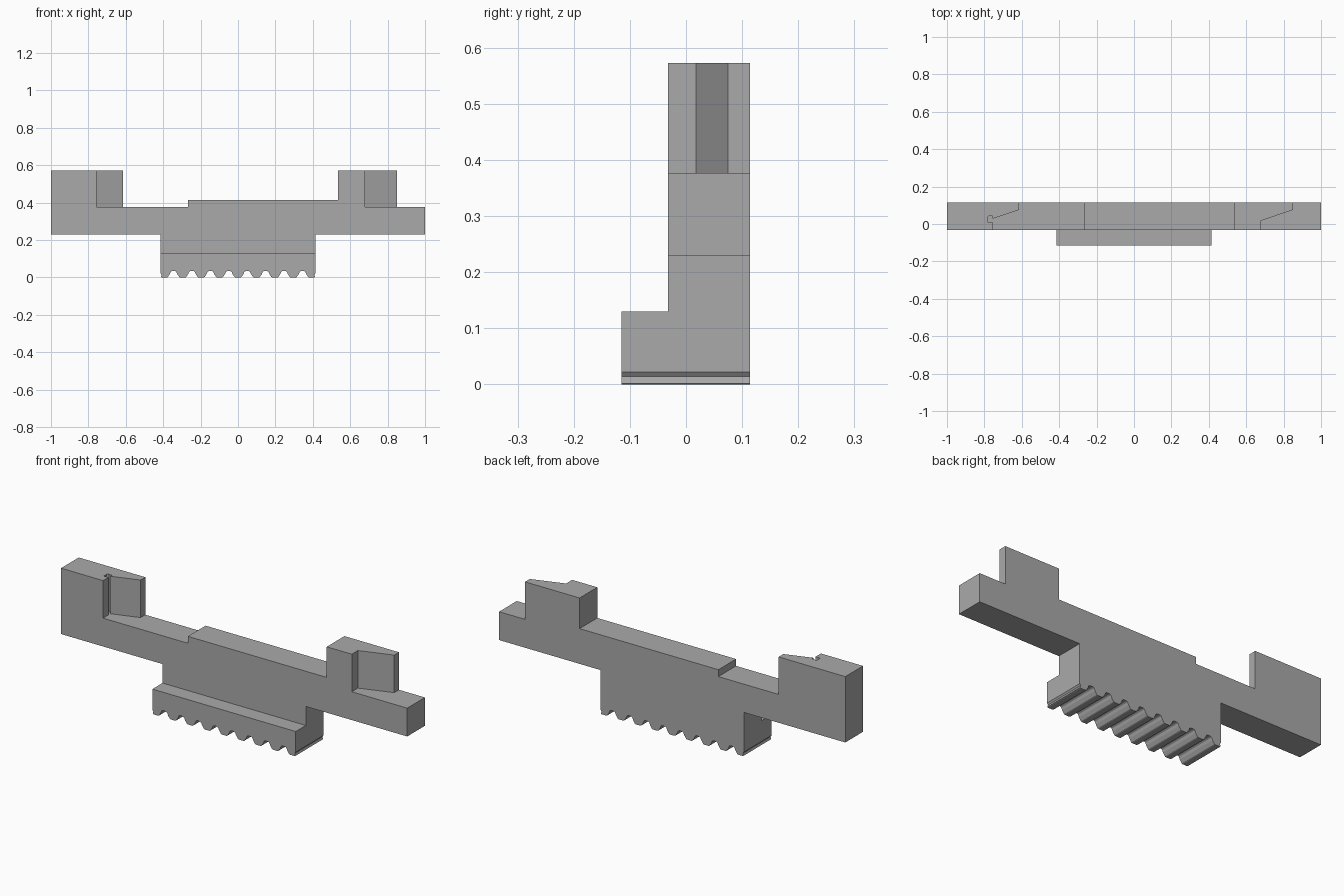
import bpy
import bmesh

cube = bpy.data.objects.get("Cube")
if cube:
    bpy.data.objects.remove(cube, do_unlink=True)

FRONT, BACK = -0.032, 0.114      # depth of the main bar
LIP_FRONT = -0.115               # front of the toothed foot
FLOOR, TOP = 0.377, 0.573        # bar top and post top

grey = bpy.data.materials.new("plain grey")
grey.use_nodes = True
grey.diffuse_color = (0.4, 0.4, 0.4, 1)
grey.node_tree.nodes["Principled BSDF"].inputs["Base Color"].default_value = (0.4, 0.4, 0.4, 1)


def extrude_profile(name, points, start, end, axis):
    """Extrude a closed outline along y (points are x, z) or z (points are x, y)."""
    def place(a, b, depth):
        return (a, depth, b) if axis == "y" else (a, b, depth)

    bm = bmesh.new()
    face = bm.faces.new([bm.verts.new(place(a, b, start)) for a, b in points])
    out = bmesh.ops.extrude_face_region(bm, geom=[face])
    moved = [v for v in out["geom"] if isinstance(v, bmesh.types.BMVert)]
    bmesh.ops.translate(bm, verts=moved, vec=place(0, 0, end - start))
    bmesh.ops.recalc_face_normals(bm, faces=bm.faces)
    mesh = bpy.data.meshes.new(name)
    bm.to_mesh(mesh)
    bm.free()
    mesh.materials.append(grey)
    obj = bpy.data.objects.new(name, mesh)
    bpy.context.collection.objects.link(obj)
    return obj


# Underside of the foot: rounded teeth at an even pitch
HALF, PITCH, COUNT = 0.414, 0.0985, 9
teeth = []
for i in range(COUNT):
    c = (i - (COUNT - 1) / 2) * PITCH
    teeth += [(c - 0.034, 0.03), (c - 0.029, 0.018), (c - 0.018, 0.002), (c - 0.013, 0),
              (c + 0.013, 0), (c + 0.018, 0.002), (c + 0.029, 0.018), (c + 0.034, 0.03)]
    if i < COUNT - 1:
        teeth += [(c + 0.04, 0.034), (c + PITCH - 0.04, 0.034)]
teeth[0] = (-HALF, 0.022)
teeth[1] = (-HALF + 0.006, 0.014)
teeth[-2] = (HALF - 0.006, 0.014)
teeth[-1] = (HALF, 0.022)

# Main bar with its raised middle and the toothed root
extrude_profile("bar", teeth + [
    (HALF, 0.229), (1, 0.229), (1, FLOOR), (0.535, FLOOR), (0.535, 0.413),
    (-0.267, 0.413), (-0.267, FLOOR), (-1, FLOOR), (-1, 0.229), (-HALF, 0.229),
], FRONT, BACK, "y")

# Forward step of the foot
extrude_profile("toothed_foot", teeth + [(HALF, 0.13), (-HALF, 0.13)], LIP_FRONT, FRONT, "y")

# Upright posts with a slanted inner face
extrude_profile("left_post", [
    (0.535, FRONT), (0.68, FRONT), (0.68, 0.018), (0.85, 0.075), (0.85, BACK), (0.535, BACK),
], FLOOR, TOP, "z")
extrude_profile("right_post", [
    (-1, FRONT), (-0.757, FRONT), (-0.757, 0.012), (-0.784, 0.012), (-0.784, 0.036),
    (-0.776, 0.042), (-0.757, 0.042), (-0.757, 0.028), (-0.615, 0.075), (-0.615, BACK), (-1, BACK),
], FLOOR, TOP, "z")
